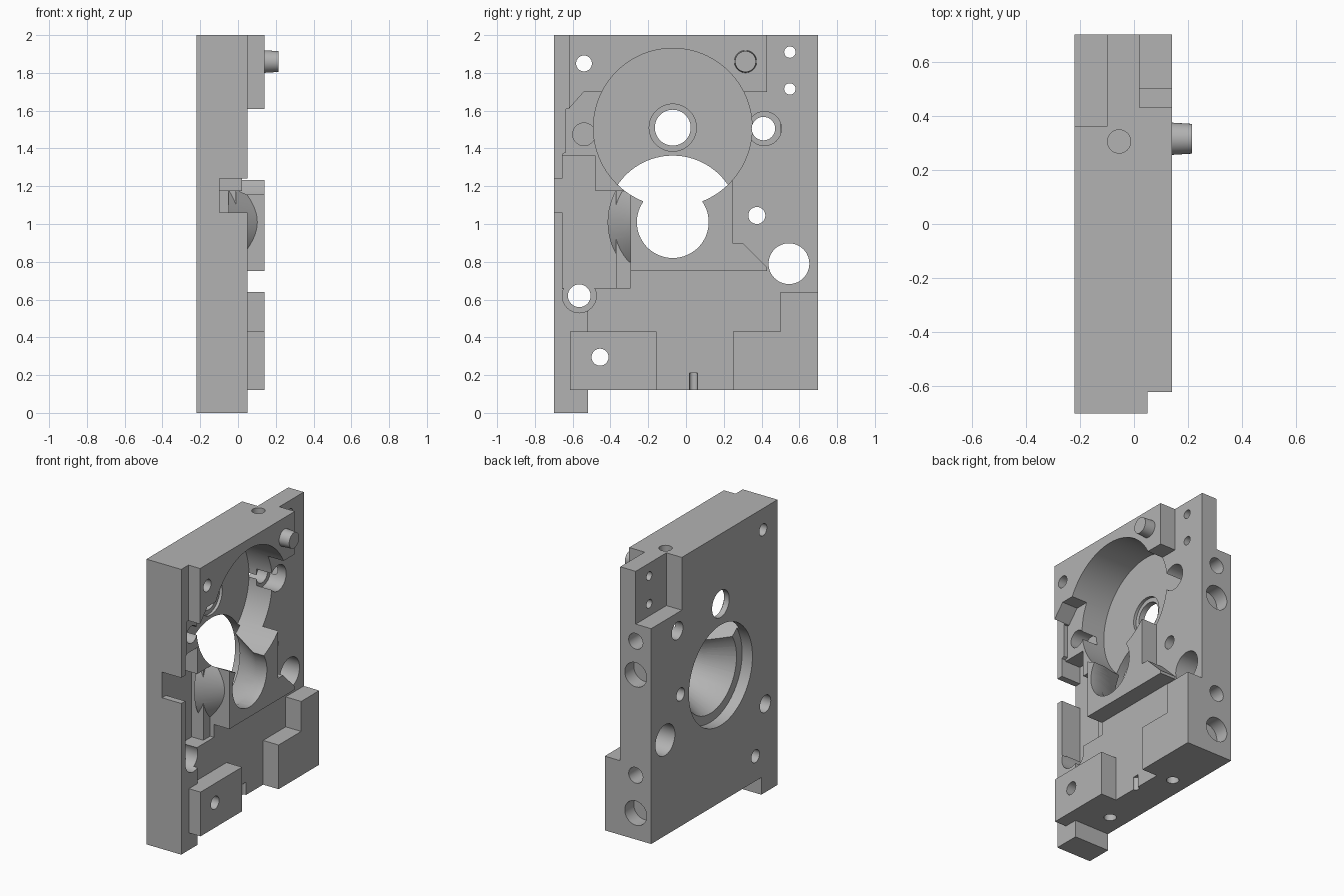
import bpy, bmesh
from mathutils import Matrix, Vector

if "Cube" in bpy.data.objects:
    bpy.data.objects.remove(bpy.data.objects["Cube"])

grey = bpy.data.materials.new("plain grey metal")
grey.use_nodes = True
colour = (0.45, 0.45, 0.45, 1)
grey.diffuse_color = colour
grey.node_tree.nodes["Principled BSDF"].inputs["Base Color"].default_value = colour


def finish(name, bm):
    bmesh.ops.recalc_face_normals(bm, faces=bm.faces)
    mesh = bpy.data.meshes.new(name)
    bm.to_mesh(mesh)
    bm.free()
    mesh.materials.append(grey)
    ob = bpy.data.objects.new(name, mesh)
    bpy.context.collection.objects.link(ob)
    return ob


def prism(name, outline, x0, x1):
    """Side outline of (y, z) points, extruded along x."""
    bm = bmesh.new()
    face = bm.faces.new([bm.verts.new((x0, y, z)) for y, z in outline])
    new = bmesh.ops.extrude_face_region(bm, geom=[face])["geom"]
    bmesh.ops.translate(bm, vec=(x1 - x0, 0, 0),
                        verts=[v for v in new if isinstance(v, bmesh.types.BMVert)])
    return finish(name, bm)


def box(name, x0, x1, y0, y1, z0, z1):
    return prism(name, [(y0, z0), (y1, z0), (y1, z1), (y0, z1)], x0, x1)


def rod(name, start, end, r0, r1=None, sides=48):
    """Cylinder or frustum running from start to end."""
    a, b = Vector(start), Vector(end)
    turn = (b - a).to_track_quat("Z", "Y").to_matrix().to_4x4()
    bm = bmesh.new()
    bmesh.ops.create_cone(bm, cap_ends=True, segments=sides, radius1=r0,
                          radius2=r0 if r1 is None else r1, depth=(b - a).length,
                          matrix=Matrix.Translation((a + b) / 2) @ turn)
    return finish(name, bm)


def combine(target, tool, operation):
    mod = target.modifiers.new("combine", "BOOLEAN")
    mod.operation, mod.solver, mod.object = operation, "EXACT", tool
    bpy.context.view_layer.objects.active = target
    bpy.ops.object.modifier_apply(modifier=mod.name)
    bpy.data.objects.remove(tool)


BACK, FLOOR, RIM, FACE = -0.22, 0.02, 0.05, 0.14
OUT = 0.4

# Main plate with its foot
body = prism("body_plate", [(-0.7, 0), (-0.52, 0), (-0.52, 0.12), (0.7, 0.12),
                            (0.7, 2), (-0.7, 2)], BACK, FLOOR)


def add(tool):
    combine(body, tool, "UNION")


def cut(tool):
    combine(body, tool, "DIFFERENCE")


def bore(y, z, r, x0=-OUT, x1=OUT, r1=None, sides=48):
    cut(rod("bore_cutter", (x0, y, z), (x1, y, z), r, r1, sides))


# Front rim
add(prism("front_rim", [(-0.7, 0), (-0.52, 0), (-0.52, 0.58), (-0.655, 0.66), (-0.655, 1.37),
                        (-0.635, 1.38), (-0.635, 1.61), (-0.62, 1.61), (-0.62, 2),
                        (-0.7, 2)], -0.05, RIM))
# Raised pads on the detailed side
add(prism("upper_pad", [(-0.62, 1.61), (-0.54, 1.7), (0.43, 1.7), (0.43, 2), (-0.62, 2)],
          -0.05, FACE))
add(prism("middle_pad", [(-0.295, 0.75), (0.43, 0.75), (0.43, 0.77), (0.3, 0.9),
                         (0.245, 0.9), (0.245, 1.3), (-0.295, 1.3)], -0.05, FACE))
add(prism("rear_foot_pad", [(0.25, 0.12), (0.7, 0.12), (0.7, 0.64), (0.5, 0.64),
                            (0.5, 0.43), (0.25, 0.43)], -0.05, FACE))
add(box("front_foot_pad", -0.05, FACE, -0.615, -0.155, 0.12, 0.43))

# Stepped side pocket and the notch leading into it
cut(prism("pocket_cutter", [(-0.655, 0.66), (-0.37, 0.66), (-0.37, 1.175), (-0.48, 1.175),
                            (-0.48, 1.36), (-0.655, 1.36)], -0.1, OUT))
cut(box("shelf_cutter", -0.01, OUT, -0.38, -0.295, 0.66, 1.175))
cut(box("notch_cutter", -0.099, OUT, -0.8, -0.6, 1.06, 1.24))

# Conical bulge beside the middle pad
bulge = rod("bulge", (-0.05, -0.07, 1.01), (0.115, -0.07, 1.01), 0.345, 0.215, 64)
combine(bulge, box("bulge_limit", -0.08, OUT, -0.6, -0.25, 0.8, 1.19), "INTERSECT")
add(bulge)

# Large round pocket, and the stepped conical bore opening from the back
bore(-0.07, 1.51, 0.42, x0=-0.16, sides=96)
bore(-0.07, 1.51, 0.125, x0=-0.18)
bore(-0.07, 1.51, 0.095)
bore(-0.07, 1.01, 0.352, x1=-0.14, sides=96)
bore(-0.07, 1.01, 0.29, x0=-0.141, x1=0.06, r1=0.189, sides=96)
bore(-0.07, 1.01, 0.19, x0=-0.15, sides=96)

# Cut-away back corner
cut(box("corner_cutter", -OUT, -0.1, 0.36, 0.8, 1.63, 2.1))

# Through holes
for y, z, r in [(-0.54, 1.85, 0.042), (0.41, 1.505, 0.062), (0.375, 1.045, 0.045),
                (0.545, 0.79, 0.108), (-0.565, 0.62, 0.06), (-0.455, 0.295, 0.045),
                (0.55, 1.91, 0.03), (0.55, 1.715, 0.03)]:
    bore(y, z, r)
# Counterbores and the blind hole
for y, z, r in [(0.415, 1.505, 0.09), (-0.565, 0.62, 0.09), (-0.54, 1.475, 0.06)]:
    bore(y, z, r, x0=-0.1)

# Blind holes in the rear edge
for z, r, depth in [(0.305, 0.085, 0.1), (0.57, 0.055, 0.2),
                    (1.275, 0.085, 0.1), (1.51, 0.055, 0.2)]:
    cut(rod("edge_cutter", (-0.1, 0.7 - depth, z), (-0.1, 0.8, z), r))
# Blind holes in the top and bottom edges
cut(rod("top_cutter", (-0.055, 0.305, 1.82), (-0.055, 0.305, 2.1), 0.043))
for y in (0.27, -0.35):
    cut(rod("bottom_cutter", (-0.095, y, 0.05), (-0.095, y, 0.3), 0.04))
cut(rod("groove_cutter", (FLOOR, 0.04, 0.05), (FLOOR, 0.04, 0.21), 0.022))

# Tapered locating pin
pin = rod("locating_pin", (0.1, 0.315, 1.86), (0.215, 0.315, 1.86), 0.062, 0.055)

# Smooth the round walls, keep the machined edges sharp
for ob in (body, pin):
    bpy.ops.object.select_all(action="DESELECT")
    ob.select_set(True)
    bpy.context.view_layer.objects.active = ob
    bpy.ops.object.shade_smooth_by_angle(angle=0.5)
